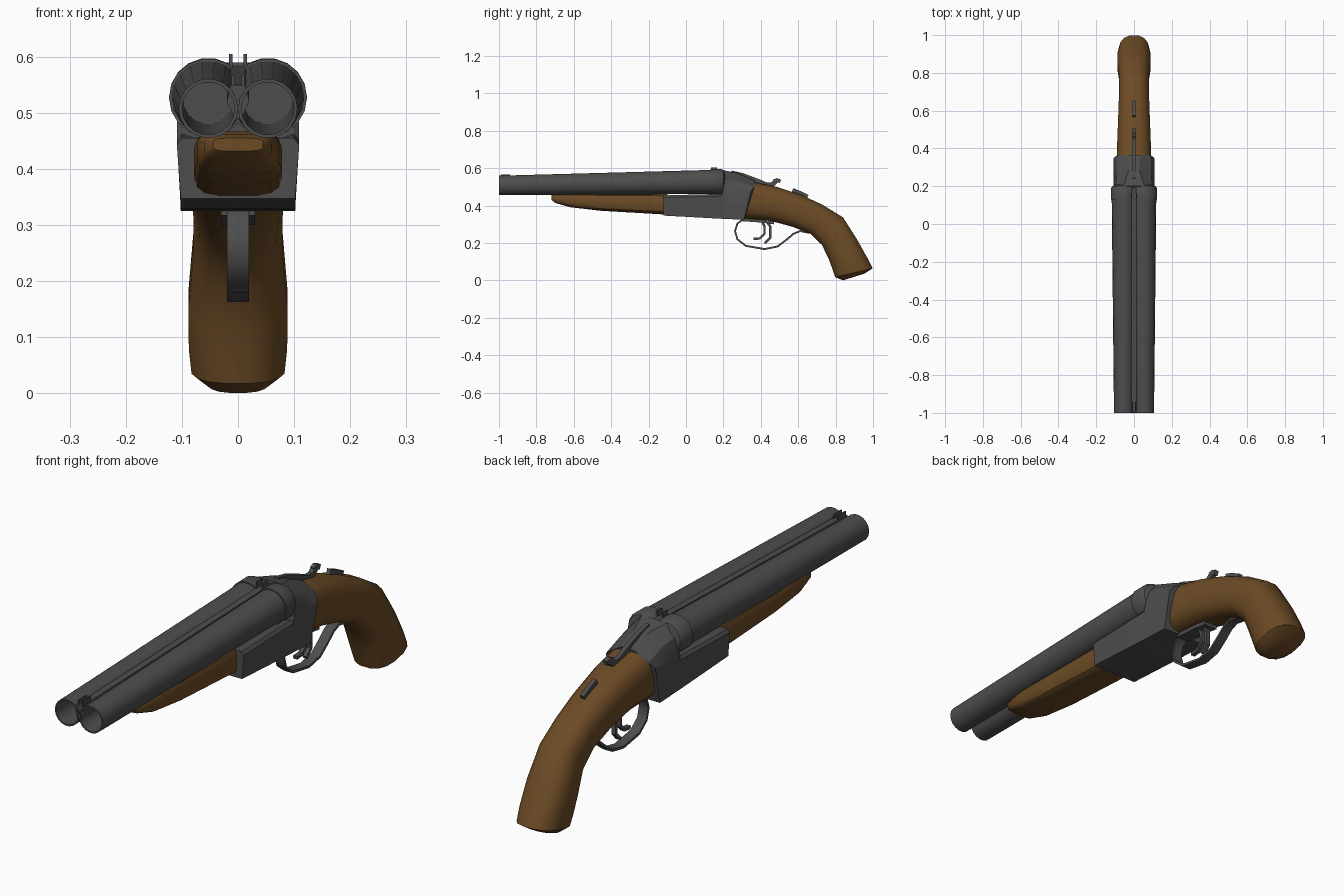
import bpy, bmesh, math
from mathutils import Vector

if "Cube" in bpy.data.objects:
    bpy.data.objects.remove(bpy.data.objects["Cube"])


def material(name, col):
    m = bpy.data.materials.new(name)
    m.diffuse_color = (*col, 1)
    m.use_nodes = True
    m.node_tree.nodes["Principled BSDF"].inputs["Base Color"].default_value = m.diffuse_color
    return m


STEEL = material("dark steel", (0.075, 0.075, 0.075))
WOOD = material("brown wood", (0.15, 0.07, 0.019))


def loft(name, rings, mat, angle=35):
    """Skin a list of equal-length point rings and cap both ends."""
    bm = bmesh.new()
    vs = [[bm.verts.new(p) for p in r] for r in rings]
    n = len(rings[0])
    for a, b in zip(vs, vs[1:]):
        for i in range(n):
            j = (i + 1) % n
            bm.faces.new((a[i], a[j], b[j], b[i]))
    bm.faces.new(vs[0])
    bm.faces.new(vs[-1])
    bmesh.ops.recalc_face_normals(bm, faces=bm.faces)
    me = bpy.data.meshes.new(name)
    bm.to_mesh(me)
    bm.free()
    me.materials.append(mat)
    ob = bpy.data.objects.new(name, me)
    bpy.context.collection.objects.link(ob)
    bpy.ops.object.select_all(action='DESELECT')
    ob.select_set(True)
    bpy.context.view_layer.objects.active = ob
    bpy.ops.object.shade_smooth_by_angle(angle=math.radians(angle))
    return ob


def power(v, p):
    return math.copysign(abs(v) ** p, v)


def oval(top, bottom, w, p=0.75, n=16):
    """Rounded section spanning top and bottom (y, z) points, half width w."""
    t, b = Vector((0, *top)), Vector((0, *bottom))
    mid, half = (t + b) / 2, (t - b) / 2
    ring = []
    for i in range(n):
        a = 2 * math.pi * (i + 0.5) / n
        s = power(math.sin(a), p) / power(math.sin(math.pi / 2 * (1 - 2 / n)), p)
        ring.append(mid + half * s + Vector((w * power(math.cos(a), p), 0, 0)))
    return ring


def strip(name, pts, w, th, mat=STEEL, x=0.0):
    """Flat bar swept along (y, z) points; w half width, th thickness."""
    rings = []
    for i, (y, z) in enumerate(pts):
        a, b = pts[max(i - 1, 0)], pts[min(i + 1, len(pts) - 1)]
        d = Vector((b[0] - a[0], b[1] - a[1])).normalized() * th / 2
        ny, nz = -d.y, d.x
        rings.append([(x - w, y + ny, z + nz), (x + w, y + ny, z + nz),
                      (x + w, y - ny, z - nz), (x - w, y - ny, z - nz)])
    return loft(name, rings, mat, 40)


# Two tapered hollow barrels with breech collars
profile = [(0.0, 0.045), (-1, 0.047), (-1, 0.053), (0.13, 0.065), (0.13, 0.07),
           (0.185, 0.07), (0.2, 0.062), (0.21, 0.038)]
for side, label in ((-1, "left"), (1, "right")):
    rings = []
    for y, r in profile:
        cz = 0.508 + 0.019 * (y + 1) / 1.13
        rings.append([(side * 0.053 + r * math.cos(a), y, cz + r * math.sin(a))
                      for a in (2 * math.pi * i / 18 for i in range(18))])
    loft(label + "_barrel", rings, STEEL)

# Rib between the barrels, and the sights
loft("top_rib", [[(-.013, y, zt), (.013, y, zt), (.02, y, zt - .03), (.006, y, zb),
                  (-.006, y, zb), (-.02, y, zt - .03)]
                 for y, zt, zb in ((-.995, .55, .49), (.19, .583, .49))], STEEL)
for s in (-1, 1):
    strip("front_sight", [(-.99, .557), (-.94, .557)], .0025, .02, x=s * .009)
    strip("rear_sight", [(.135, .59), (.165, .59)], .003, .03, x=s * .013)

# Receiver: low front channel, tall sloping breech behind the barrels
receiver = []
for y, tx, tz, mx, mz, bz, y_low in ((-.12, .08, .455, .1, .455, .347, -.12),
                                     (.19, .08, .457, .1, .463, .33, .19),
                                     (.2, .055, .59, .095, .545, .33, .2),
                                     (.28, .03, .572, .09, .53, .327, .255),
                                     (.365, .028, .535, .088, .5, .325, .31)):
    y_mid = y - (y - y_low) * 0.3
    sz = mz - 0.012 if mz < .5 else .48
    half = [(tx, y, tz), (mx, y, mz), (.109, y_mid, sz), (.102, y_low, bz)]
    receiver.append(half + [(-a, b, c) for a, b, c in reversed(half)])
loft("receiver", receiver, STEEL, 30)

# Wooden fore-end under the barrels
loft("fore_end", [oval((y, zt), (y, zb), w, 0.5) for y, zt, zb, w in (
    (-.72, .455, .432, .045), (-.7, .462, .415, .06), (-.62, .467, .392, .074),
    (-.46, .467, .373, .078), (-.1, .467, .352, .079))], WOOD)

# Pistol-grip stock
stock = [((.355, .527), (.308, .332), .093, .65),
         ((.48, .502), (.44, .322), .089, .75),
         ((.61, .46), (.57, .287), .084, .8),
         ((.73, .405), (.665, .25), .08, .8),
         ((.84, .337), (.727, .19), .081, .8),
         ((.914, .22), (.765, .11), .09, .8),
         ((.97, .12), (.785, .055), .089, .8),
         ((.998, .065), (.797, .018), .084, .8),
         ((.955, .037), (.84, .001), .055, .8)]
loft("stock", [oval(*s) for s in stock], WOOD, 40)

# Opening lever and safety catch on top of the grip
strip("top_lever", [(.24, .575), (.3, .562), (.38, .532), (.43, .511), (.46, .512),
                    (.485, .535)], .009, .026)
strip("lever_thumb_pad", [(.47, .53), (.485, .537), (.505, .53)], .009, .02)
strip("safety_catch", [(.57, .484), (.61, .468), (.65, .448)], .009, .02)

# Trigger guard and the two triggers
strip("trigger_guard", [(.31, .33), (.275, .305), (.262, .265), (.275, .22), (.32, .185),
                        (.42, .168), (.49, .182), (.54, .22), (.575, .25), (.61, .264),
                        (.66, .255)], .02, .01)
for name, dy, dz in (("front_trigger", 0, 0), ("rear_trigger", .06, -.022)):
    strip(name, [(.4 + dy / 3, .33), (.42 + dy / 2, .29), (.42 + dy / 2, .25 + dz),
                 (.395 + dy / 2, .225 + dz), (.36 + dy, .222 + dz)], .009, .013)
strip("trigger_plate", [(.3, .325), (.4, .318), (.47, .308)], .03, .016)
